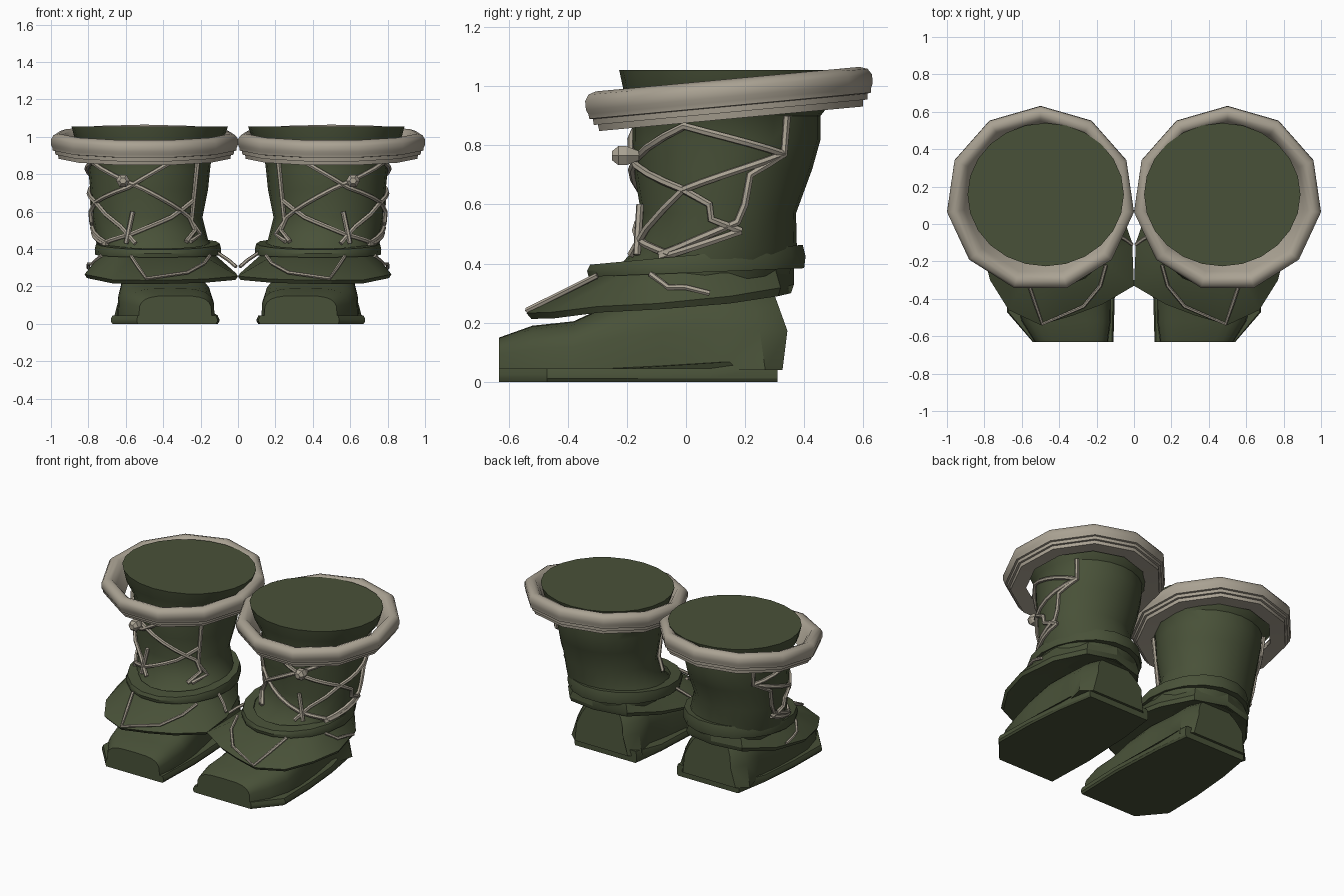
import bpy, math
from math import sin, cos, pi, radians

if "Cube" in bpy.data.objects:
    bpy.data.objects.remove(bpy.data.objects["Cube"])

def material(name, rgb):
    m = bpy.data.materials.new(name)
    m.diffuse_color = (*rgb, 1)
    m.use_nodes = True
    m.node_tree.nodes["Principled BSDF"].inputs["Base Color"].default_value = m.diffuse_color
    return m

GREEN = material("moss_green", (0.066, 0.083, 0.040))
TAN = material("pale_tan", (0.40, 0.36, 0.29))

def finish(name, mesh, mat, angle=35):
    """Link a mesh, smooth it and mirror it into the second boot."""
    ob = bpy.data.objects.new(name, mesh)
    bpy.context.collection.objects.link(ob)
    mesh.materials.clear()
    mesh.materials.append(mat)
    for o in bpy.context.selected_objects:
        o.select_set(False)
    bpy.context.view_layer.objects.active = ob
    ob.select_set(True)
    bpy.ops.object.mode_set(mode='EDIT')
    bpy.ops.mesh.select_all(action='SELECT')
    bpy.ops.mesh.normals_make_consistent(inside=False)
    bpy.ops.object.mode_set(mode='OBJECT')
    bpy.ops.object.shade_smooth_by_angle(angle=radians(angle))
    mir = ob.modifiers.new("pair", 'MIRROR')
    mir.use_mirror_merge = False
    return ob

def loft(name, rings, mat, caps=True, closed=False, angle=35):
    """Skin equal-length closed rings of points."""
    n, k = len(rings[0]), len(rings)
    verts = [p for r in rings for p in r]
    faces = []
    for i in range(k if closed else k - 1):
        a, b = i * n, ((i + 1) % k) * n
        faces += [(a + j, a + (j + 1) % n, b + (j + 1) % n, b + j) for j in range(n)]
    if caps and not closed:
        faces += [tuple(range(n))[::-1], tuple((k - 1) * n + j for j in range(n))]
    me = bpy.data.meshes.new(name)
    me.from_pydata(verts, [], faces)
    return finish(name, me, mat, angle)

def tube(name, pts, radius=0.013):
    """Lace: a six-sided tube through the points."""
    cu = bpy.data.curves.new(name, 'CURVE')
    cu.dimensions = '3D'
    cu.bevel_depth = radius
    cu.bevel_resolution = 1
    cu.use_fill_caps = True
    sp = cu.splines.new('POLY')
    sp.points.add(len(pts) - 1)
    for p, q in zip(sp.points, pts):
        p.co = (*q, 1)
    tmp = bpy.data.objects.new(name + "_path", cu)
    bpy.context.collection.objects.link(tmp)
    bpy.context.view_layer.update()
    me = bpy.data.meshes.new_from_object(
        tmp.evaluated_get(bpy.context.evaluated_depsgraph_get()))
    bpy.data.objects.remove(tmp)
    return finish(name, me, TAN, 50)

# Shaft: z, centre x, radius x, centre y, radius y
SHAFT = [(0.30, .43, .30, .06, .27), (0.38, .43, .32, .065, .30), (0.45, .46, .30, .10, .275),
         (0.57, .485, .295, .11, .262), (0.72, .475, .315, .125, .302),
         (0.82, .475, .325, .137, .318), (0.90, .475, .335, .137, .318),
         (0.98, .475, .395, .155, .365), (1.055, .472, .418, .157, .383)]

def on_shaft(deg, z, out=0.0):
    for a, b in zip(SHAFT, SHAFT[1:]):
        if z <= b[0]:
            break
    t = (z - a[0]) / (b[0] - a[0])
    cx, rx, cy, ry = [a[i] + (b[i] - a[i]) * t for i in range(1, 5)]
    w = radians(deg)
    return (cx + (rx + out) * cos(w), cy + (ry + out) * sin(w), z)

loft("shaft", [[on_shaft(j * 15, s[0]) for j in range(24)] for s in SHAFT], GREEN)

# Cuff: tilted eleven-sided ring with stepped underside (radius, height)
CUFF = [(.36, .01), (.455, 0), (.458, .022), (.472, .022), (.474, .042), (.486, .044),
        (.488, .06), (.495, .075), (.495, .105), (.482, .125), (.455, .134), (.43, .125), (.405, .09)]
rings = []
for r, h in CUFF:
    ring = []
    for j in range(11):
        w = pi / 2 + j * 2 * pi / 11
        y = r * sin(w)
        ring.append((.5 + 1.02 * r * cos(w), .137 + y - .09 * (h - .07), .889 + h + .093 * y))
    rings.append(ring)
loft("cuff", rings, TAN, closed=True, angle=40)

# Ankle band: tilted ring, taller at the back
def band_ring(rx, ry, up):
    ring = []
    for j in range(18):
        w = j * pi / 9
        x, y = .428 + rx * cos(w), .035 + ry * sin(w)
        t = (y + .34) / .75
        low, high = .355 + .03 * t, .395 + .07 * t
        ring.append((x, y, low + (high - low) * up))
    return ring

loft("ankle_band", [band_ring(.27, .29, 0), band_ring(.335, .37, 0), band_ring(.338, .375, .5),
                    band_ring(.33, .365, 1), band_ring(.27, .29, 1)], GREEN, closed=True)

# Flared flap: low outline, lip, then up to the ankle band
RIM = [(.50, -.54, .213), (.67, -.46, .215), (.77, -.30, .235), (.82, -.10, .245),
       (.77, .15, .265), (.64, .32, .29), (.44, .365, .30), (.22, .31, .29), (.09, .13, .27),
       (.01, -.10, .25), (.0, -.33, .235), (.17, -.43, .22), (.33, -.49, .215)]
CX, CY = .43, .03
def shrink(f, fn):
    return [(CX + (x - CX) * f, CY + (y - CY) * f, fn(y, z)) for x, y, z in RIM]
def neck():
    ring = []
    for x, y, z in RIM:
        w = math.atan2(y - CY, x - CX)
        ring.append((CX + .32 * cos(w), CY + .335 * sin(w), .365 + .03 * (y + .3)))
    return ring
loft("flap", [shrink(.6, lambda y, z: z + .03), shrink(.97, lambda y, z: z),
              shrink(1, lambda y, z: z + .02 + .02 * max(0, y + .1)), neck()], GREEN, angle=30)

# Foot: arched sections from the flat toe to the slanted heel (y, x0, x1, top)
FOOT = [(-.632, .14, .53, .15), (-.52, .125, .60, .19), (-.38, .125, .64, .205),
        (-.25, .135, .645, .265), (-.08, .16, .64, .31), (.10, .19, .62, .32),
        (.22, .20, .60, .32), (.29, .25, .55, .32)]
rings = []
for i, (y, x0, x1, top) in enumerate(FOOT):
    c, r, ring = (x0 + x1) / 2, (x1 - x0) / 2, []
    for j in range(13):
        w = pi * j / 12
        s = lambda v: math.copysign(abs(v) ** .55, v)
        z = .04 + (top - .04) * s(max(sin(w), 0))
        slant = (0, 0, 0, 0, 0, .05, .2, .36)[i] * max(0, .32 - max(z, .08))
        wide = 1 + (.35 * (1 - z / .32) if i > 5 else 0)
        ring.append((c + r * s(cos(w)) * wide, y + slant - (.05 if i == 7 and z < .06 else 0), z))
    rings.append(ring)
loft("foot", rings, GREEN, angle=40)

# Sole: thin slab with a raised heel edge
SOLE = [(.11, -.632), (.54, -.632), (.68, -.47), (.675, -.2), (.65, .08), (.61, .31),
        (.15, .31), (.12, .08), (.10, -.3)]
def sole_ring(f, z, rise):
    return [(.39 + (x - .39) * f, y, z + rise * max(0, y - .08) / .23) for x, y in SOLE]
loft("sole", [sole_ring(.97, 0, 0), sole_ring(1, .012, 0), sole_ring(1, .025, .03),
              sole_ring(.97, .045, .033)], GREEN, angle=25)

# Laces wound on the shaft: (angle, height) with the front at -90
LACES = [[(39, .77), (-26, .865), (-85, .72), (-138, .57), (-142, .50), (-125, .44)],
         [(39, .77), (-26, .65), (-60, .52), (-72, .43)],
         [(17, .51), (-5, .55), (-7, .60), (-26, .65), (-70, .73), (-112, .87)],
         [(-140, .88), (-140, .55), (-150, .48), (-130, .44)],
         [(39, .90), (39, .77), (18, .70), (18, .60), (14, .54), (-38, .43)],
         [(-30, .43), (-70, .48), (-115, .57), (-140, .66)],
         [(17, .51), (-36, .42)],
         [(-75, .60), (-62, .43)]]
for i, path in enumerate(LACES):
    pts = []
    for (a, z), (b, y) in zip(path, path[1:]):
        n = max(1, round(abs(b - a) / 14))
        pts += [on_shaft(a + (b - a) * k / n, z + (y - z) * k / n, .008) for k in range(n)]
    pts.append(on_shaft(*path[-1], .008))
    tube(f"shaft_lace_{i + 1}", pts)

# Loose laces lying over the flap
tube("flap_lace_front", [(.15, -.22, .365), (.18, -.33, .325), (.27, -.44, .275), (.49, -.535, .243),
                         (.53, -.42, .30), (.57, -.30, .36)], .010)
tube("flap_lace_outer", [(.73, -.12, .365), (.78, -.06, .32), (.80, .0, .32), (.80, .08, .30)], .010)
tube("flap_lace_inner", [(.11, -.05, .38), (.05, -.08, .34), (.01, -.11, .305)], .010)

# Faceted bead tied at the front
bead = [[(.615 + r * cos(j * pi / 3), -.215 + .035 * t, .765 + r * sin(j * pi / 3))
         for j in range(6)] for t, r in ((-1, .018), (-.4, .037), (.4, .037), (1.6, .018))]
loft("bead", bead, TAN, angle=20)
